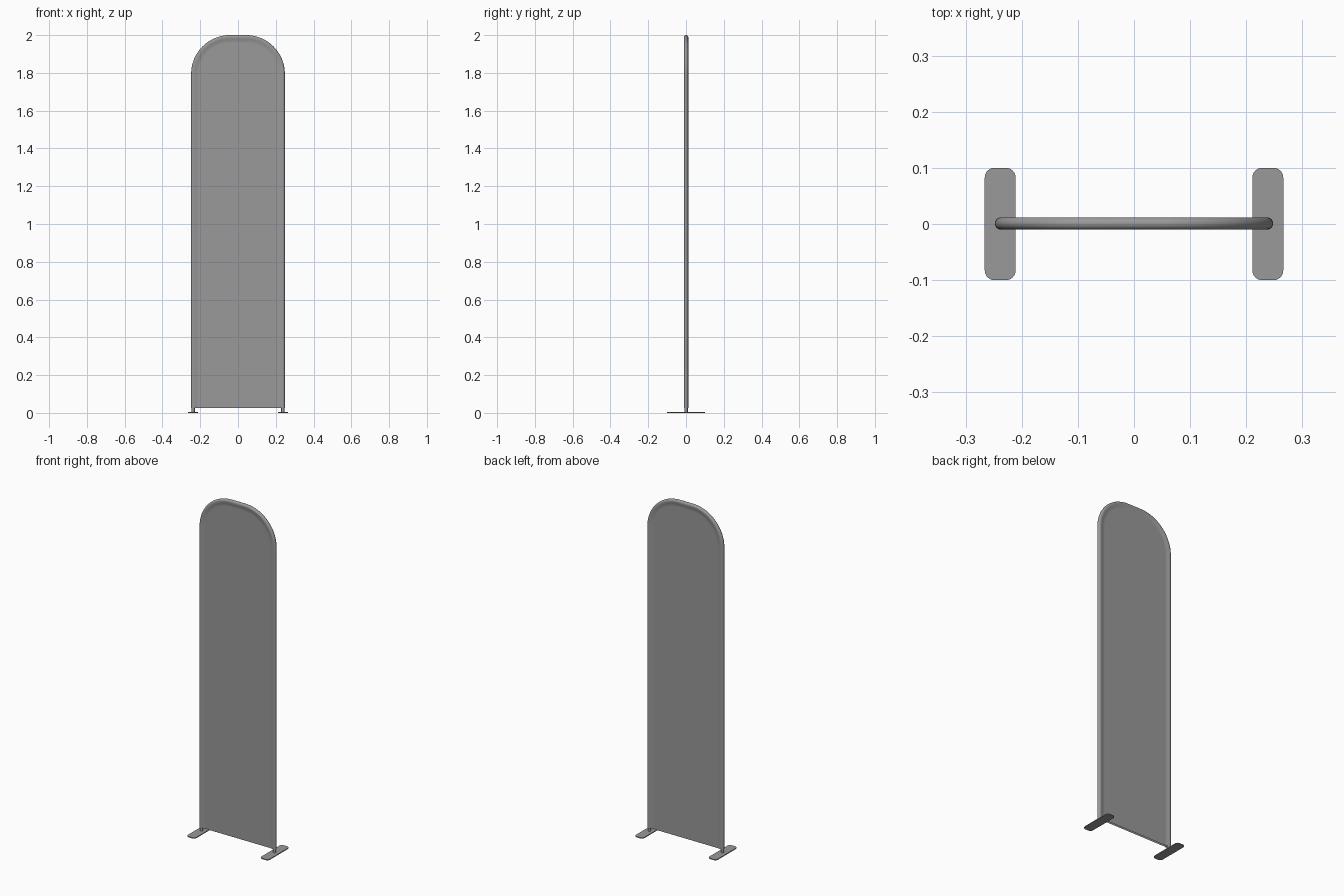
import bpy, bmesh
from math import sin, cos, pi

if "Cube" in bpy.data.objects:
    bpy.data.objects.remove(bpy.data.objects["Cube"])

HALF_W, TOP, BOTTOM, CORNER, TUBE_R, Y0 = 0.248, 2.0, 0.025, 0.205, 0.011, 0.001

grey = bpy.data.materials.new("dark_grey")
grey.diffuse_color = (0.32, 0.32, 0.32, 1)
grey.use_nodes = True
grey.node_tree.nodes["Principled BSDF"].inputs["Base Color"].default_value = grey.diffuse_color


def arch(inset, bottom, steps=20):
    """Points (x, z) of the rounded-top outline, moved inwards."""
    r, cx, cz = CORNER - inset, HALF_W - CORNER, TOP - CORNER
    pts = [(HALF_W - inset, bottom)]
    for sx, start in ((1, 0), (-1, pi / 2)):
        for i in range(steps + 1):
            a = start + pi / 2 * i / steps
            pts.append((sx * cx + r * cos(a), cz + r * sin(a)))
    pts.append((-HALF_W + inset, bottom))
    return pts


def add_object(name, bm):
    bmesh.ops.recalc_face_normals(bm, faces=bm.faces)
    mesh = bpy.data.meshes.new(name)
    bm.to_mesh(mesh)
    bm.free()
    mesh.materials.append(grey)
    ob = bpy.data.objects.new(name, mesh)
    bpy.context.collection.objects.link(ob)
    bpy.ops.object.select_all(action='DESELECT')
    ob.select_set(True)
    bpy.context.view_layer.objects.active = ob
    bpy.ops.object.shade_smooth_by_angle(angle=0.6)
    return ob


# Fabric sleeve, open below: rounded rim that dips to a flat panel on both faces
front = [(0.044, -0.0060), (0.040, -0.0060), (0.033, -0.0064), (0.026, -0.0078), (0.019, -0.0098)]
rim = [(TUBE_R - TUBE_R * sin(pi * i / 10), -TUBE_R * cos(pi * i / 10)) for i in range(11)]
profile = front + rim + [(d, -y) for d, y in reversed(front)]
bm = bmesh.new()
rings = [[bm.verts.new((x, Y0 + y, z)) for x, z in arch(d, BOTTOM)] for d, y in profile]
for a, b in zip(rings, rings[1:]):
    for i in range(len(a) - 1):
        bm.faces.new((a[i], a[i + 1], b[i + 1], b[i]))
bm.faces.new(rings[0])
bm.faces.new(rings[-1])
add_object("fabric_sleeve", bm)

# Tube frame inside the sleeve, ending on the feet
curve = bpy.data.curves.new("tube_frame", 'CURVE')
curve.dimensions = '3D'
curve.bevel_depth = 0.0085
curve.bevel_resolution = 4
curve.use_fill_caps = True
curve.materials.append(grey)
path = arch(TUBE_R, 0.003)
spline = curve.splines.new('POLY')
spline.points.add(len(path) - 1)
for p, (x, z) in zip(spline.points, path):
    p.co = (x, Y0, z, 1)
bpy.context.collection.objects.link(bpy.data.objects.new("tube_frame", curve))

# Flat foot plates with rounded corners
for side, sx in (("left", -1), ("right", 1)):
    bm = bmesh.new()
    bmesh.ops.create_cube(bm, size=1)
    bmesh.ops.scale(bm, vec=(0.055, 0.2, 0.005), verts=bm.verts)
    bmesh.ops.translate(bm, vec=(sx * 0.2385, 0, 0.0025), verts=bm.verts)
    upright = [e for e in bm.edges if abs(e.verts[0].co.z - e.verts[1].co.z) > 0.001]
    bmesh.ops.bevel(bm, geom=upright, offset=0.017, segments=6, profile=0.5, affect='EDGES')
    add_object(side + "_foot", bm)
